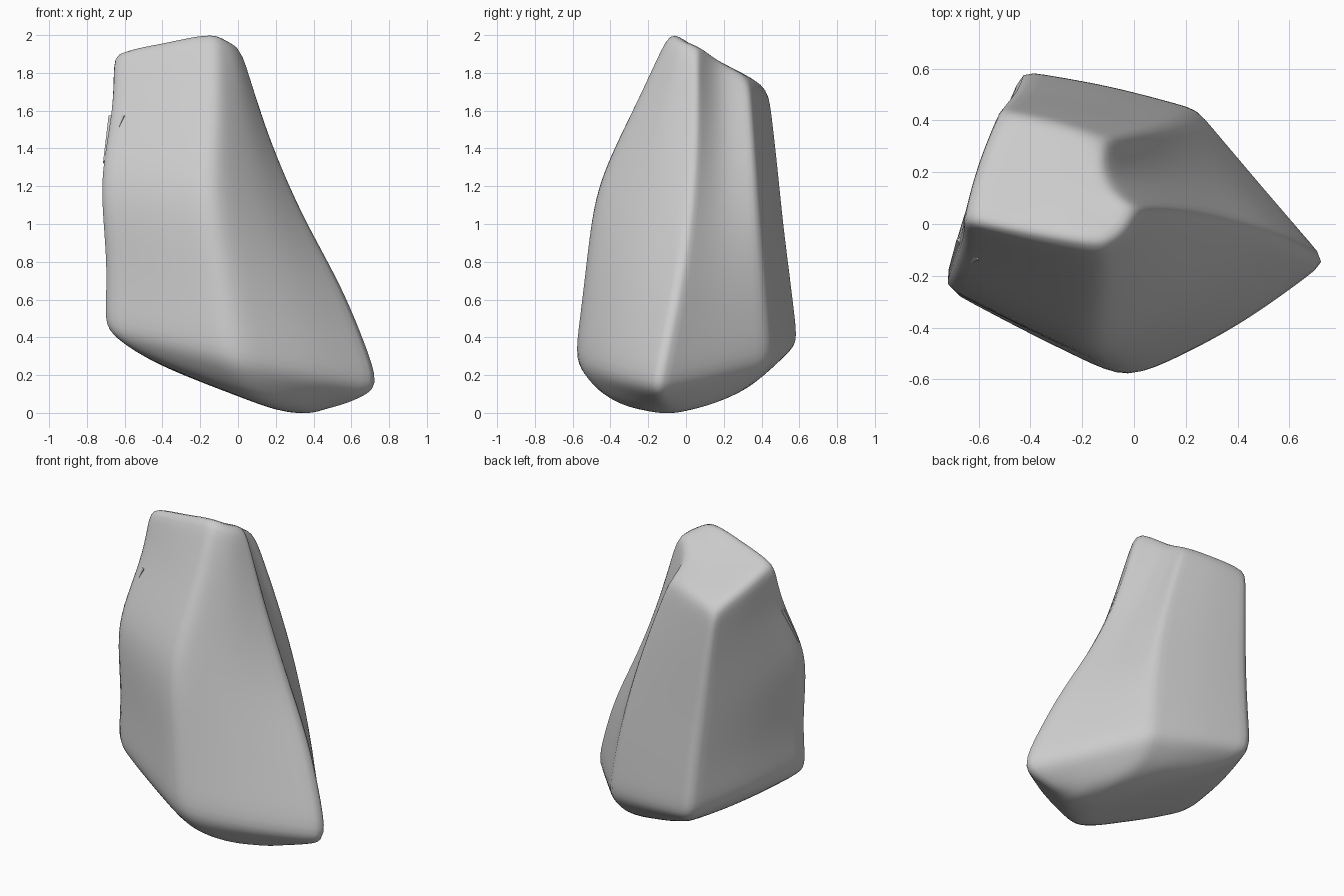
import bpy
import bmesh
from mathutils import Vector

cube = bpy.data.objects.get("Cube")
if cube:
    bpy.data.objects.remove(cube)

stone = bpy.data.materials.new("stone_grey")
stone.use_nodes = True
stone.diffuse_color = (0.6, 0.6, 0.6, 1)
stone.node_tree.nodes["Principled BSDF"].inputs["Base Color"].default_value = (0.6, 0.6, 0.6, 1)

# Corner ridges of the boulder, each traced from the underside rim to the top rim
tip_ridge = [(.5, -.1, 0), (.775, -.16, .13), (.595, -.05, .62),
             (.37, .02, 1), (.165, .06, 1.45), (.015, .06, 1.95)]
back_right_ridge = [(.2, .32, .1), (.25, .45, .28), (.21, .42, .65),
                    (.14, .385, 1.03), (.03, .36, 1.4), (-.11, .33, 1.78)]
back_left_ridge = [(-.34, .45, .24), (-.43, .6, .37), (-.44, .56, .7),
                   (-.46, .52, 1), (-.49, .48, 1.4), (-.52, .44, 1.71)]
front_left_ridge = [(-.54, -.28, .3), (-.72, -.26, .46), (-.7, -.25, .8),
                    (-.75, -.25, 1.23), (-.665, -.07, 1.62), (-.665, .01, 1.92)]
front_ridge = [(.05, -.47, .07), (-.02, -.615, .28), (-.08, -.56, .72),
               (-.15, -.51, 1.19), (-.11, -.3, 1.6), (-.13, -.09, 2.03)]

# Each ridge has its sharpness, then the bulge (+) or hollow (-)
# of the next face, low and high
sides = [(tip_ridge, .5, .02, -.08), (back_right_ridge, .5, .02, .02),
         (back_left_ridge, .5, .04, .02), (front_left_ridge, .5, .01, .01),
         (front_ridge, .35, .05, .045)]


def face_middle(ridge, following, low, high):
    """Line halfway between two ridges, pushed along the face's outward side."""
    line = []
    for j, (a, b) in enumerate(zip(ridge, following)):
        a, b = Vector(a), Vector(b)
        along = b - a
        outward = Vector((along.y, -along.x, 0)).normalized()
        bulge = low + (high - low) * j / (len(ridge) - 1)
        line.append((a + b) / 2 + outward * bulge)
    return line


columns = []
for i, (ridge, sharpness, low, high) in enumerate(sides):
    columns.append(ridge)
    columns.append(face_middle(ridge, sides[(i + 1) % len(sides)][0], low, high))

# Boulder skin
bm = bmesh.new()
crease = bm.edges.layers.float.new("crease_edge")
grid = [[bm.verts.new(p) for p in column] for column in columns]
count, levels = len(grid), len(grid[0])
for i in range(count):
    here, after = grid[i], grid[(i + 1) % count]
    for j in range(levels - 1):
        bm.faces.new((here[j], after[j], after[j + 1], here[j + 1]))

# Underside and sloping top, each closed to one point
base = bm.verts.new((.3, -.08, -.035))
crown = bm.verts.new(sum((column[-1].co for column in grid), Vector()) / count)
for i in range(count):
    here, after = grid[i], grid[(i + 1) % count]
    bm.faces.new((base, after[0], here[0]))
    bm.faces.new((crown, here[-1], after[-1]))

# Worn but firm ridges and rims
for i in range(count):
    after = grid[(i + 1) % count]
    for j, hold in ((0, .2), (1, .35), (3, .15), (levels - 1, .4)):
        bm.edges.get((grid[i][j], after[j]))[crease] = hold
    if i % 2 == 0:
        for j in range(levels - 1):
            bm.edges.get((grid[i][j], grid[i][j + 1]))[crease] = sides[i // 2][1]
bmesh.ops.recalc_face_normals(bm, faces=bm.faces)
for face in bm.faces:
    face.smooth = True

mesh = bpy.data.meshes.new("boulder")
bm.to_mesh(mesh)
bm.free()
mesh.materials.append(stone)
boulder = bpy.data.objects.new("boulder", mesh)
bpy.context.collection.objects.link(boulder)
rounding = boulder.modifiers.new("rounding", "SUBSURF")
rounding.levels = rounding.render_levels = 3

# Small ledge split from the shoulder
bm = bmesh.new()
for p in [(-.685, -.06, 1.575), (-.6, -.14, 1.58), (-.715, -.18, 1.32),
          (-.6, -.05, 1.4), (-.6, 0, 1.55)]:
    bm.verts.new(p)
bmesh.ops.convex_hull(bm, input=bm.verts)
mesh = bpy.data.meshes.new("shoulder_ledge")
bm.to_mesh(mesh)
bm.free()
mesh.materials.append(stone)
bpy.context.collection.objects.link(bpy.data.objects.new("shoulder_ledge", mesh))
